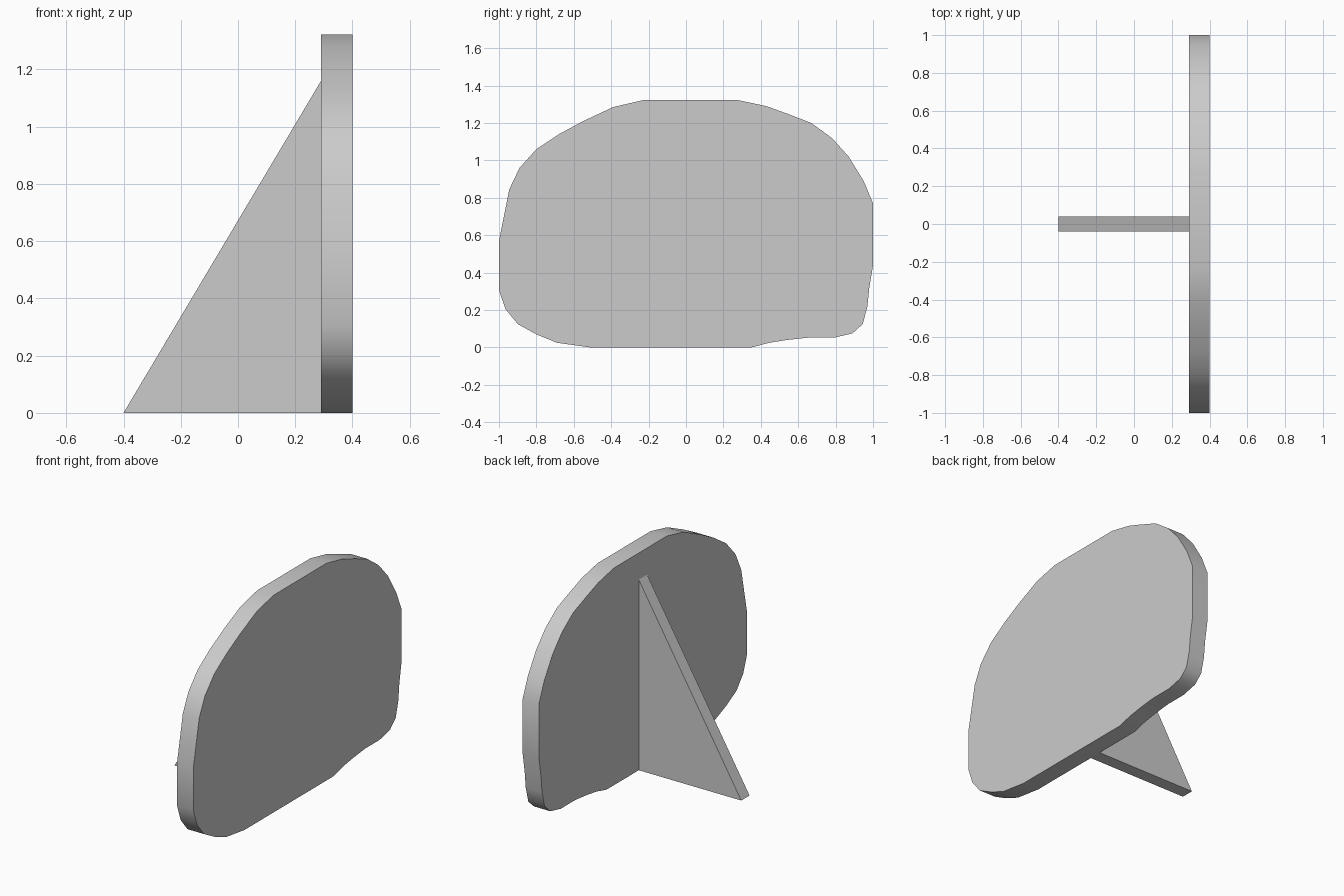
import bpy, bmesh, math
from mathutils import Vector

if "Cube" in bpy.data.objects:
    bpy.data.objects.remove(bpy.data.objects["Cube"])


def extruded(name, points, direction):
    """Closed prism: a flat outline pushed along a direction."""
    bm = bmesh.new()
    face = bm.faces.new([bm.verts.new(p) for p in points])
    ext = bmesh.ops.extrude_face_region(bm, geom=[face], use_keep_orig=True)
    moved = [g for g in ext["geom"] if isinstance(g, bmesh.types.BMVert)]
    bmesh.ops.translate(bm, verts=moved, vec=Vector(direction))
    bmesh.ops.recalc_face_normals(bm, faces=bm.faces)
    mesh = bpy.data.meshes.new(name)
    bm.to_mesh(mesh)
    bm.free()
    obj = bpy.data.objects.new(name, mesh)
    bpy.context.collection.objects.link(obj)
    return obj


# Rounded display panel, outline in (y, z)
outline = [
    (-0.51, 0), (0.35, 0), (0.445, 0.025), (0.54, 0.04), (0.65, 0.052),
    (0.79, 0.052), (0.89, 0.075), (0.945, 0.125), (0.97, 0.22), (0.98, 0.32),
    (1, 0.44), (1, 0.77), (0.95, 0.89), (0.87, 1.02), (0.78, 1.12),
    (0.67, 1.2), (0.54, 1.25), (0.43, 1.29), (0.28, 1.322), (-0.23, 1.322),
    (-0.39, 1.285), (-0.55, 1.21), (-0.68, 1.14), (-0.8, 1.06),
    (-0.89, 0.96), (-0.945, 0.845), (-0.97, 0.72), (-1, 0.57), (-1, 0.305),
    (-0.965, 0.205), (-0.9, 0.125), (-0.8, 0.07), (-0.69, 0.025),
]
panel = extruded("panel", [(0.29, y, z) for y, z in outline], (0.11, 0, 0))

# Smooth rim, sharp front and back edges
bpy.context.view_layer.objects.active = panel
panel.select_set(True)
bpy.ops.object.shade_smooth_by_angle(angle=math.radians(40))

# Triangular support fin behind the panel
extruded("support_fin",
         [(-0.4, -0.04, 0), (0.29, -0.04, 0), (0.29, -0.04, 1.16)],
         (0, 0.08, 0))
